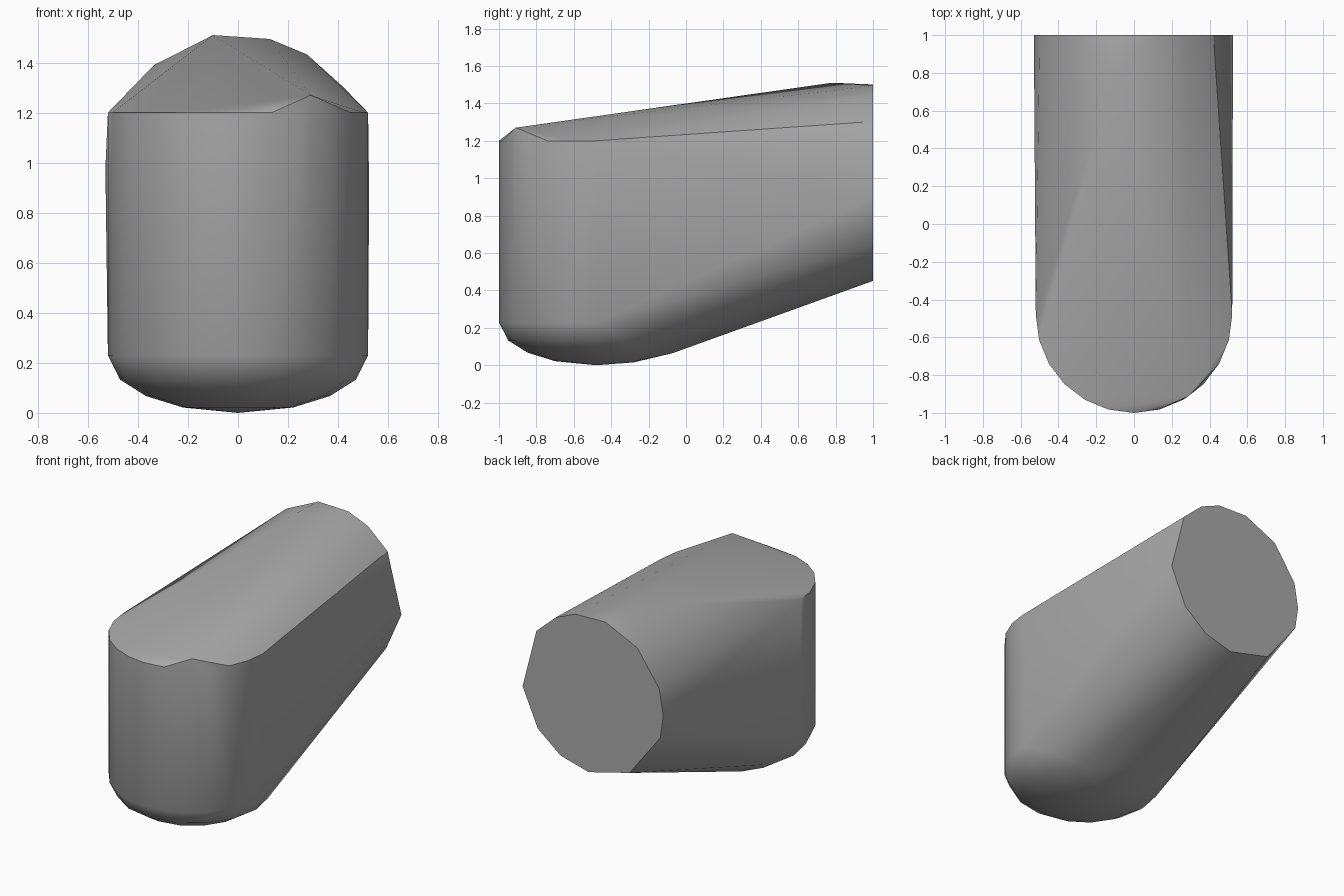
import bpy, bmesh, math

cube = bpy.data.objects.get("Cube")
if cube:
    bpy.data.objects.remove(cube, do_unlink=True)

# Plain grey surface
grey = bpy.data.materials.new("plain grey")
grey.use_nodes = True
colour = (0.4, 0.4, 0.4, 1)
grey.diffuse_color = colour
grey.node_tree.nodes["Principled BSDF"].inputs["Base Color"].default_value = colour

RADIUS, CENTRE_Y = 0.52, -0.48
TOP, SHOULDER = 1.2, 0.23
BACK_RADIUS, BACK_Z = 0.53, 0.98
points = []


def half_ring(radius, z, steps=12, full=False):
    """Ring of points around the upright front column."""
    sweep = math.tau if full else math.pi
    for i in range(steps + (0 if full else 1)):
        a = math.pi + sweep * i / steps
        points.append((radius * math.cos(a), CENTRE_Y + radius * math.sin(a), z))


# Upright rounded front wall
half_ring(RADIUS, TOP)
half_ring(RADIUS, SHOULDER)

# Domed underside
for tilt in (25, 45, 65):
    t = math.radians(tilt)
    half_ring(RADIUS * math.cos(t), SHOULDER * (1 - math.sin(t)), 16, True)
points += [(0, CENTRE_Y, 0), (0, -0.28, 0.015), (0, -0.07, 0.065)]

# Irregular round back end: x positions over the top and underneath
for side, row in ((1, (0.42, 0.276, 0.127, -0.097, -0.336, -0.5)),
                  (-1, (0.524, 0.41, 0.24, 0.03, -0.276, -0.507, -0.53))):
    for x in row:
        points.append((x, 1, BACK_Z + side * math.sqrt(BACK_RADIUS**2 - x * x)))

# Raised corners of the sloping top
points += [(0.29, -0.91, 1.27), (-0.1, 0.78, 1.51), (0.43, 0.69, 1.29)]

# Wrap everything in one convex body
bm = bmesh.new()
for p in points:
    bm.verts.new(p)
hull = bmesh.ops.convex_hull(bm, input=bm.verts)
loose = {g for g in hull["geom_interior"] + hull["geom_unused"]
         if isinstance(g, bmesh.types.BMVert)}
bmesh.ops.delete(bm, geom=list(loose), context="VERTS")
bmesh.ops.dissolve_limit(bm, angle_limit=math.radians(0.5),
                         verts=bm.verts, edges=bm.edges)
bmesh.ops.recalc_face_normals(bm, faces=bm.faces)
mesh = bpy.data.meshes.new("rounded_body")
bm.to_mesh(mesh)
bm.free()
mesh.materials.append(grey)

body = bpy.data.objects.new("rounded_body", mesh)
bpy.context.collection.objects.link(body)
bpy.context.view_layer.objects.active = body
body.select_set(True)
bpy.ops.object.shade_smooth_by_angle(angle=math.radians(30))
